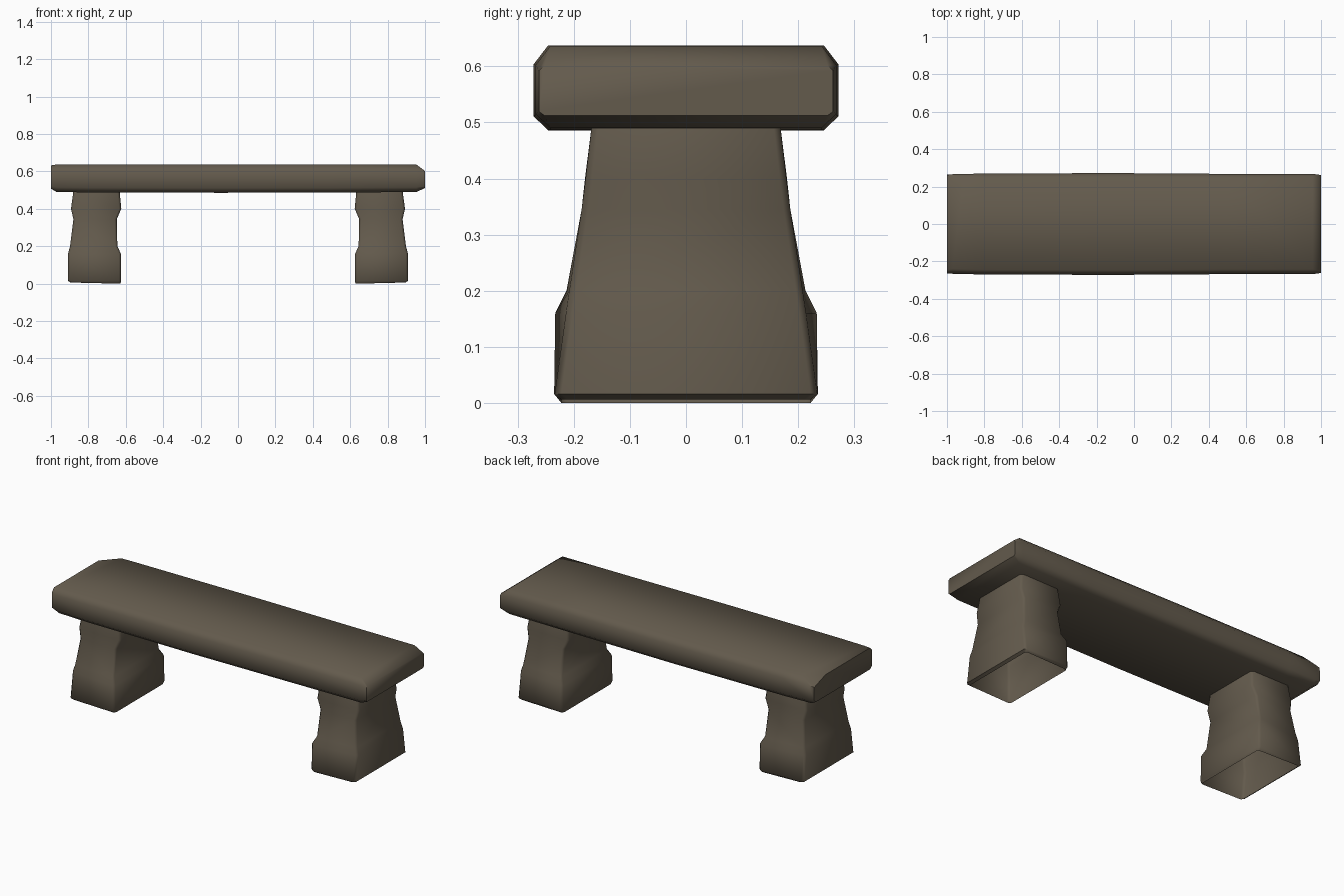
import bpy, bmesh, math

if "Cube" in bpy.data.objects:
    bpy.data.objects.remove(bpy.data.objects["Cube"])

stone = bpy.data.materials.new("weathered stone")
stone.diffuse_color = (0.125, 0.103, 0.073, 1)
stone.use_nodes = True
stone.node_tree.nodes["Principled BSDF"].inputs["Base Color"].default_value = stone.diffuse_color


def loft(name, rings, cap_start, cap_end, angle):
    """Skin a list of equal-length closed rings."""
    bm = bmesh.new()
    loops = [[bm.verts.new(p) for p in ring] for ring in rings]
    for a, b in zip(loops, loops[1:]):
        n = len(a)
        for i in range(n):
            j = (i + 1) % n
            bm.faces.new((a[i], a[j], b[j], b[i]))
    if cap_start:
        bm.faces.new(loops[0][::-1])
    if cap_end:
        bm.faces.new(loops[-1])
    bmesh.ops.recalc_face_normals(bm, faces=bm.faces[:])
    me = bpy.data.meshes.new(name)
    bm.to_mesh(me)
    bm.free()
    me.materials.append(stone)
    ob = bpy.data.objects.new(name, me)
    bpy.context.collection.objects.link(ob)
    bpy.context.view_layer.objects.active = ob
    ob.select_set(True)
    bpy.ops.object.shade_smooth_by_angle(angle=math.radians(angle))
    ob.select_set(False)
    return ob


def slab_ring(x, y, z0, z1, cut_y=0.026, cut_z=0.034):
    """Rectangle in the yz plane with chipped corners."""
    q, lo, hi = y - cut_y, z0 + cut_z * 0.75, z1 - cut_z
    return [(x, -q, z0), (x, q, z0), (x, y, lo), (x, y, hi),
            (x, q, z1), (x, -q, z1), (x, -y, hi), (x, -y, lo)]


# Seat slab: slightly uneven, with a bevelled right end
left_end = slab_ring(-1, 0.264, 0.508, 0.632, 0.02, 0.02)
left_end[4] = (-1, 0.16, 0.632)          # broken back left corner
left_end[3] = (-1, 0.262, 0.598)
left_next = slab_ring(-0.97, 0.266, 0.49, 0.637)
left_next[4] = (-0.91, 0.242, 0.637)
loft("seat", [
    left_end,
    left_next,
    slab_ring(-0.8, 0.270, 0.488, 0.637),
    slab_ring(-0.1, 0.272, 0.486, 0.637),
    slab_ring(0.5, 0.268, 0.487, 0.637),
    slab_ring(0.955, 0.268, 0.49, 0.636),
    slab_ring(1, 0.262, 0.512, 0.602, 0.01, 0.01),
], True, True, 60)

# Leg rings: height, inner x, outer x, half depth inner, half depth outer
LEG = [(0.004, 0.628, 0.895, 0.222, 0.222),
       (0.016, 0.625, 0.910, 0.235, 0.234),
       (0.160, 0.626, 0.909, 0.233, 0.214),
       (0.200, 0.645, 0.898, 0.213, 0.208),
       (0.345, 0.648, 0.880, 0.186, 0.186),
       (0.400, 0.624, 0.893, 0.180, 0.179),
       (0.495, 0.633, 0.880, 0.168, 0.168)]

# Legs: hollow, open underneath, tucked into the seat
for side, s in (("left", -1), ("right", 1)):
    rings = []
    for z, xi, xo, yi, yo in LEG:
        c = 0.012
        rings.append([(s * xi, -yi + c, z), (s * (xi + c), -yi, z),
                      (s * (xo - c), -yo, z), (s * xo, -yo + c, z),
                      (s * xo, yo - c, z), (s * (xo - c), yo, z),
                      (s * (xi + c), yi, z), (s * xi, yi - c, z)])
    rings[0] = [(x, y, 0.0 if abs(x) < 0.75 else 0.006) for x, y, z in rings[0]]
    loft(side + "_leg", rings, False, False, 50)
